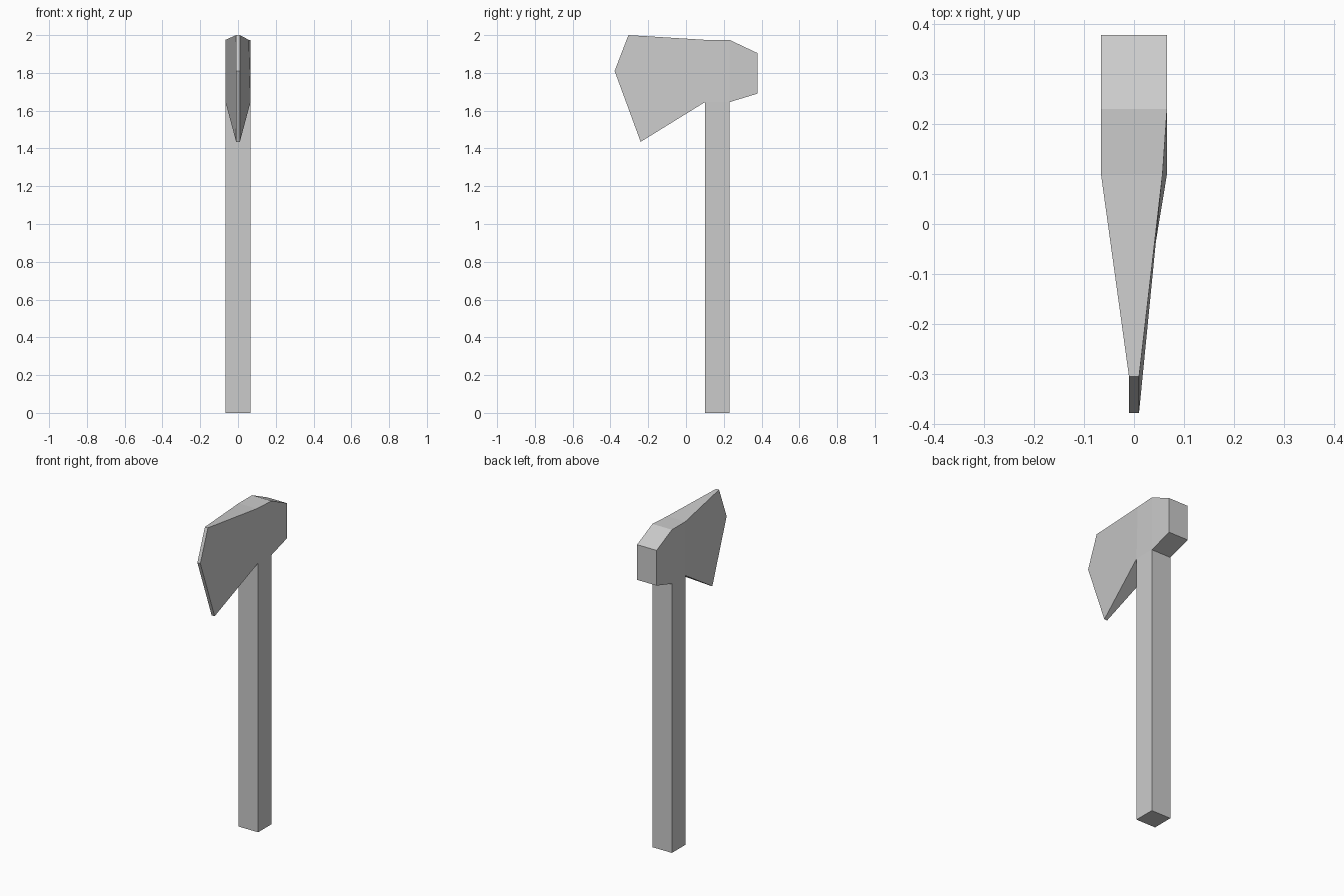
import bpy, bmesh

if "Cube" in bpy.data.objects:
    bpy.data.objects.remove(bpy.data.objects["Cube"])

HALF = 0.066      # half thickness of handle and eye
EDGE = 0.01       # half thickness of the cutting edge


def add_object(name, bm):
    bmesh.ops.recalc_face_normals(bm, faces=bm.faces[:])
    mesh = bpy.data.meshes.new(name)
    bm.to_mesh(mesh)
    bm.free()
    obj = bpy.data.objects.new(name, mesh)
    bpy.context.collection.objects.link(obj)
    return obj


# Axe head: side outline (y, z, half thickness), running round from the eye underside
outline = [
    (0.10, 1.645, HALF),
    (-0.24, 1.435, EDGE), (-0.378, 1.81, EDGE), (-0.305, 2.0, EDGE),
    (0.10, 1.975, HALF), (0.23, 1.975, HALF),
    (0.378, 1.905, HALF), (0.378, 1.69, HALF),
    (0.23, 1.645, HALF),
]
panels = [(0, 1, 2, 3, 4), (0, 4, 5, 8), (5, 6, 7, 8)]   # blade, eye, poll

bm = bmesh.new()
sides = [[bm.verts.new((s * t, y, z)) for y, z, t in outline] for s in (-1, 1)]
left, right = sides
right[4].co.x = 0.057     # slightly pinched upper corner of the eye
for side in sides:
    for panel in panels:
        bm.faces.new([side[i] for i in panel])
# Rim of the head, left open where the handle enters
for i in range(len(outline) - 1):
    bm.faces.new((left[i], left[i + 1], right[i + 1], right[i]))
add_object("axe_head", bm)

# Handle: square shaft, open at the top where it joins the head
bm = bmesh.new()
bmesh.ops.create_cube(bm, size=1)
for v in bm.verts:
    v.co = (v.co.x * 2 * HALF, 0.165 + v.co.y * 0.13, (v.co.z + 0.5) * 1.645)
top = [f for f in bm.faces if f.calc_center_median().z > 1.6]
bmesh.ops.recalc_face_normals(bm, faces=bm.faces[:])
bmesh.ops.delete(bm, geom=top, context='FACES_ONLY')
add_object("handle", bm)
